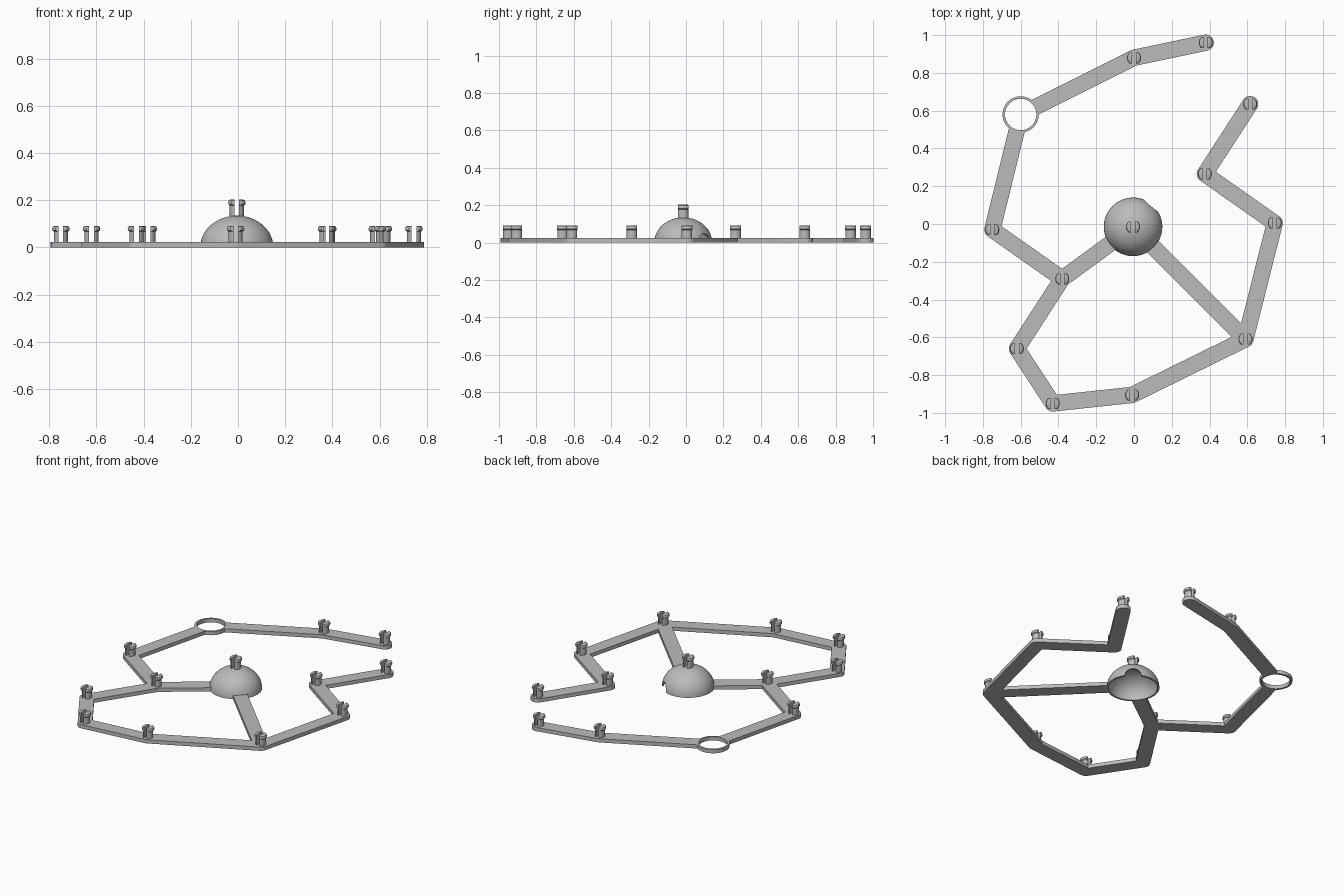
import bpy, bmesh, math
from mathutils import Vector

cube = bpy.data.objects.get("Cube")
if cube:
    bpy.data.objects.remove(cube, do_unlink=True)

grey = bpy.data.materials.new("light_grey_plastic")
grey.use_nodes = True
colour = (0.5, 0.5, 0.5, 1)
grey.diffuse_color = colour
grey.node_tree.nodes["Principled BSDF"].inputs["Base Color"].default_value = colour

THICK, HALF = 0.024, 0.043          # plate thickness and half the arm width
DOME = Vector((-0.005, -0.015))
DOME_R, DOME_H, SHELL = 0.155, 0.135, 0.012
RING = Vector((-0.6, 0.58))


def finish(bm, name, smooth=True):
    bmesh.ops.recalc_face_normals(bm, faces=bm.faces)
    mesh = bpy.data.meshes.new(name)
    bm.to_mesh(mesh)
    bm.free()
    mesh.materials.append(grey)
    ob = bpy.data.objects.new(name, mesh)
    bpy.context.collection.objects.link(ob)
    if smooth:
        shade(ob)
    return ob


def shade(ob):
    bpy.ops.object.select_all(action="DESELECT")
    ob.select_set(True)
    bpy.context.view_layer.objects.active = ob
    bpy.ops.object.shade_smooth_by_angle(angle=math.radians(35))


def revolve(profile, steps, closed=False):
    bm = bmesh.new()
    vs = [bm.verts.new((r, 0, z)) for r, z in profile]
    es = [bm.edges.new(p) for p in zip(vs, vs[1:])]
    if closed:
        es.append(bm.edges.new((vs[-1], vs[0])))
    bmesh.ops.spin(bm, geom=vs + es, axis=(0, 0, 1), cent=(0, 0, 0),
                   angle=math.tau, steps=steps)
    bmesh.ops.remove_doubles(bm, verts=bm.verts, dist=1e-5)
    return bm


def arm(name, a, b, trim_a=0, trim_b=0):
    """Flat bar with round ends; a trimmed end is cut square."""
    a, b = Vector(a), Vector(b)
    d = (b - a).normalized()
    n = Vector((-d.y, d.x))
    outline = []
    for point, out, side, trim in ((a, -d, n, trim_a), (b, d, -n, trim_b)):
        centre = point - out * trim
        steps = 1 if trim else 12
        for i in range(steps + 1):
            t = math.pi * i / steps
            outline.append(centre + HALF * (side * math.cos(t) + out * math.sin(t)))
    bm = bmesh.new()
    face = bm.faces.new([bm.verts.new((p.x, p.y, 0)) for p in outline])
    top = bmesh.ops.extrude_face_region(bm, geom=[face])["geom"]
    bmesh.ops.translate(bm, vec=(0, 0, THICK),
                        verts=[v for v in top if isinstance(v, bmesh.types.BMVert)])
    finish(bm, name)


# Split snap peg: one half shared by every peg
def peg_half():
    bm = revolve([(0, -0.008), (0.03, -0.008), (0.03, 0.043), (0.036, 0.048),
                  (0.037, 0.056), (0.034, 0.064), (0.028, 0.068), (0, 0.068)], 32)
    for co, no in (((0.01, 0, 0), (-1, 0, 0)), ((0, 0.029, 0), (0, 1, 0)),
                   ((0, -0.029, 0), (0, -1, 0))):
        bmesh.ops.bisect_plane(bm, geom=bm.verts[:] + bm.edges[:] + bm.faces[:],
                               plane_co=co, plane_no=no, clear_outer=True)
        bmesh.ops.holes_fill(bm, edges=[e for e in bm.edges if e.is_boundary], sides=0)
    return bm


def peg(name, x, y, z):
    for side, turn in (("left", 0), ("right", math.pi)):
        ob = finish(peg_half(), name + "_" + side)
        ob.location = (x, y, z)
        ob.rotation_euler.z = turn


# Joints, in order along the two arm chains
west = [(0.38, 0.96), (0, 0.88), RING, (-0.75, -0.03), (-0.38, -0.29)]
south = [(-0.38, -0.29), (-0.62, -0.66), (-0.43, -0.95), (-0.01, -0.905),
         (0.59, -0.61), (0.745, 0.005), (0.375, 0.265), (0.615, 0.635)]
for label, chain in (("west", west), ("south", south)):
    for i, (a, b) in enumerate(zip(chain, chain[1:])):
        arm(f"{label}_arm_{i + 1}", a, b,
            0.085 if a is RING else 0, 0.085 if b is RING else 0)
for i, (x, y) in enumerate([p for p in west[:-1] if p is not RING] + south):
    peg(f"peg_{i + 1}", x, y, THICK)

# Spokes to the dome
arm("spoke_west", south[0], DOME, 0, 0.145)
arm("spoke_east", south[4], DOME, 0, 0.145)

# Open ring joint
ring = finish(revolve([(0.083, 0), (0.096, 0), (0.096, THICK), (0.083, THICK)],
                      64, closed=True), "ring_joint")
ring.location = (RING.x, RING.y, 0)

# Hollow dome with an arched notch in its rim
N = 16
angles = [math.pi / 2 * i / N for i in range(N + 1)]
outer = [(DOME_R * math.cos(t), DOME_H * math.sin(t)) for t in angles]
inner = [((DOME_R - SHELL) * math.cos(t), (DOME_H - SHELL) * math.sin(t))
         for t in reversed(angles)]
shell = revolve([(max(r, 0), z) if r > 1e-6 else (0, z) for r, z in outer + inner]
                + [outer[0]], 64)
# the short axis link left by the profile is not a surface
bmesh.ops.delete(shell, geom=[e for e in shell.edges if not e.link_faces], context="EDGES")
dome = finish(shell, "dome", smooth=False)
dome.location = (DOME.x, DOME.y, 0)

cut = bmesh.new()
bmesh.ops.create_cone(cut, cap_ends=True, segments=32, radius1=0.048,
                      radius2=0.048, depth=0.12)
cutter = finish(cut, "notch_cutter", smooth=False)
aim = math.radians(50)
cutter.rotation_euler = (0, math.pi / 2, aim)
cutter.location = (DOME.x + 0.15 * math.cos(aim), DOME.y + 0.15 * math.sin(aim), 0)
cutter.hide_render = True
mod = dome.modifiers.new("notch", "BOOLEAN")
mod.operation, mod.solver, mod.object = "DIFFERENCE", "EXACT", cutter
bpy.context.view_layer.objects.active = dome
bpy.ops.object.modifier_apply(modifier=mod.name)
bpy.data.objects.remove(cutter, do_unlink=True)
shade(dome)

peg("dome_peg", DOME.x, DOME.y, DOME_H)
